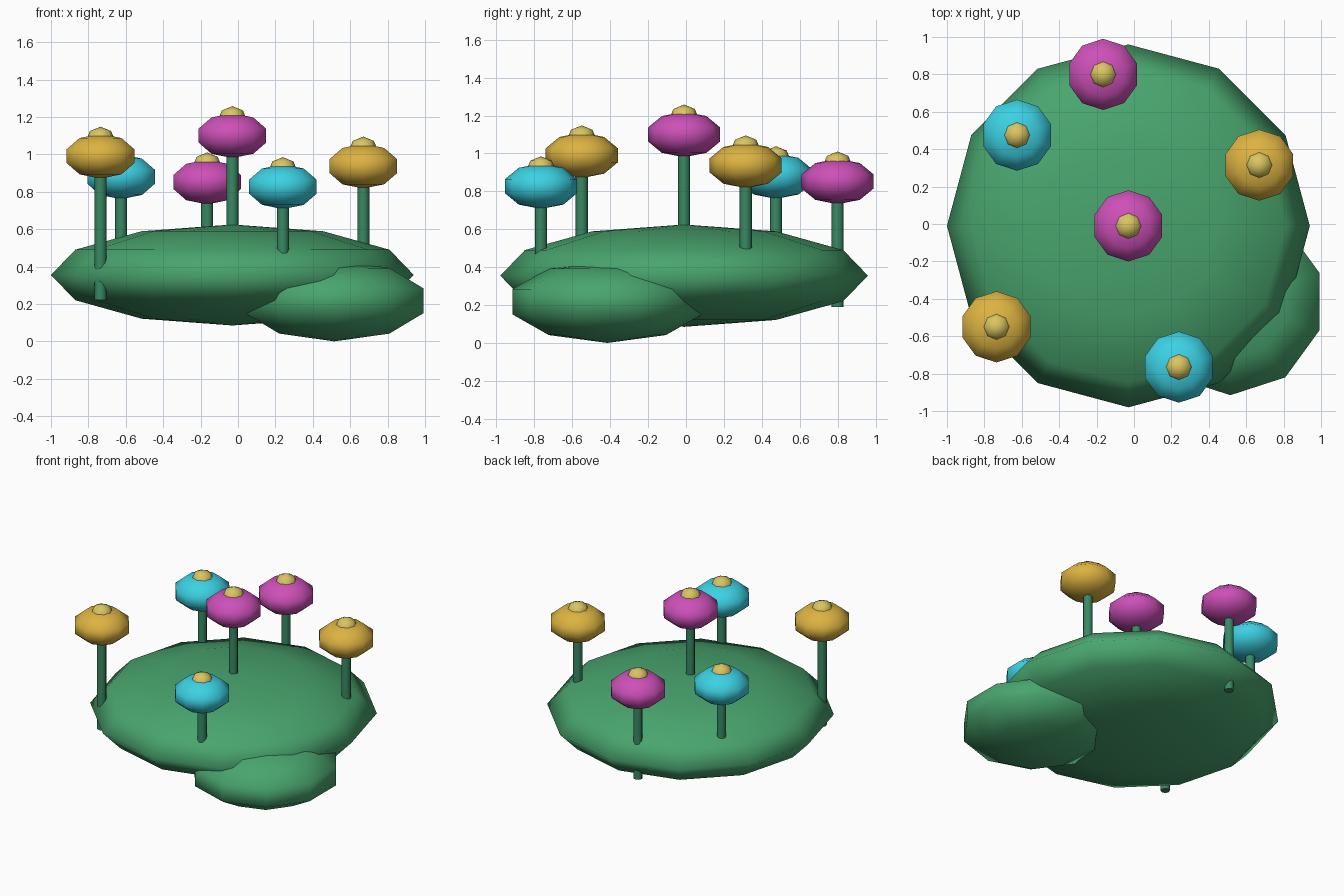
import bpy, bmesh
from math import sin, cos, pi

cube = bpy.data.objects.get("Cube")
if cube:
    bpy.data.objects.remove(cube, do_unlink=True)


def make_material(name, rgb):
    mat = bpy.data.materials.new(name)
    mat.use_nodes = True
    colour = (*rgb, 1.0)
    mat.diffuse_color = colour
    mat.node_tree.nodes["Principled BSDF"].inputs["Base Color"].default_value = colour
    return mat


leaf_green = make_material("leaf green", (0.066, 0.375, 0.155))
stem_green = make_material("stem green", (0.04, 0.25, 0.125))
button_yellow = make_material("pale yellow", (0.70, 0.56, 0.12))
petals = {
    "magenta": make_material("magenta", (0.61, 0.08, 0.48)),
    "cyan": make_material("cyan", (0.045, 0.64, 0.77)),
    "gold": make_material("gold", (0.72, 0.45, 0.053)),
}


def add_object(name, bm, mat, location):
    bmesh.ops.recalc_face_normals(bm, faces=bm.faces[:])
    mesh = bpy.data.meshes.new(name)
    bm.to_mesh(mesh)
    bm.free()
    mesh.materials.append(mat)
    obj = bpy.data.objects.new(name, mesh)
    obj.location = location
    bpy.context.collection.objects.link(obj)
    return obj


def ellipsoid(name, mat, location, radius, half_height, segments, rings):
    """Low-poly smooth-shaded ball with one meridian on the y axis."""
    bm = bmesh.new()
    bottom = bm.verts.new((0, 0, -half_height))
    top = bm.verts.new((0, 0, half_height))
    loops = []
    for i in range(1, rings):
        lat = -pi / 2 + pi * i / rings
        loops.append([bm.verts.new((radius * cos(lat) * cos(a), radius * cos(lat) * sin(a),
                                    half_height * sin(lat)))
                      for a in (pi / 2 + 2 * pi * j / segments for j in range(segments))])
    for j in range(segments):
        k = (j + 1) % segments
        bm.faces.new((bottom, loops[0][k], loops[0][j]))
        bm.faces.new((top, loops[-1][j], loops[-1][k]))
        for low, high in zip(loops, loops[1:]):
            bm.faces.new((low[j], low[k], high[k], high[j]))
    for face in bm.faces:
        face.smooth = True
    return add_object(name, bm, mat, location)


def stem(name, x, y, z0, z1):
    bm = bmesh.new()
    bmesh.ops.create_cone(bm, cap_ends=True, segments=8, radius1=0.032,
                          radius2=0.032, depth=z1 - z0)
    for face in bm.faces:
        face.smooth = abs(face.normal.z) < 0.5
    for edge in bm.edges:
        edge.smooth = all(f.smooth for f in edge.link_faces)
    return add_object(name, bm, stem_green, (x, y, (z0 + z1) / 2))


# Large pad and the smaller lobe beside it
ellipsoid("main_pad", leaf_green, (-0.03, -0.01, 0.355), 0.97, 0.27, 12, 6)
ellipsoid("side_lobe", leaf_green, (0.515, -0.415, 0.217), 0.526, 0.217, 10, 5)

# Flowers: colour, x, y, petal centre height, stem foot height
flowers = [
    ("magenta", -0.03, -0.01, 1.10, 0.35),
    ("gold", -0.735, -0.55, 0.99, 0.22),
    ("gold", 0.67, 0.315, 0.937, 0.22),
    ("cyan", 0.24, -0.765, 0.827, 0.22),
    ("magenta", -0.165, 0.80, 0.852, 0.19),
    ("cyan", -0.625, 0.475, 0.88, 0.22),
]
for n, (colour, x, y, z, foot) in enumerate(flowers, 1):
    stem(f"flower_stem_{n}", x, y, foot, z)
    ellipsoid(f"flower_petals_{n}", petals[colour], (x, y, z), 0.2, 0.12, 10, 5)
    ellipsoid(f"flower_button_{n}", button_yellow, (x, y, z + 0.078), 0.08, 0.08, 8, 4)
